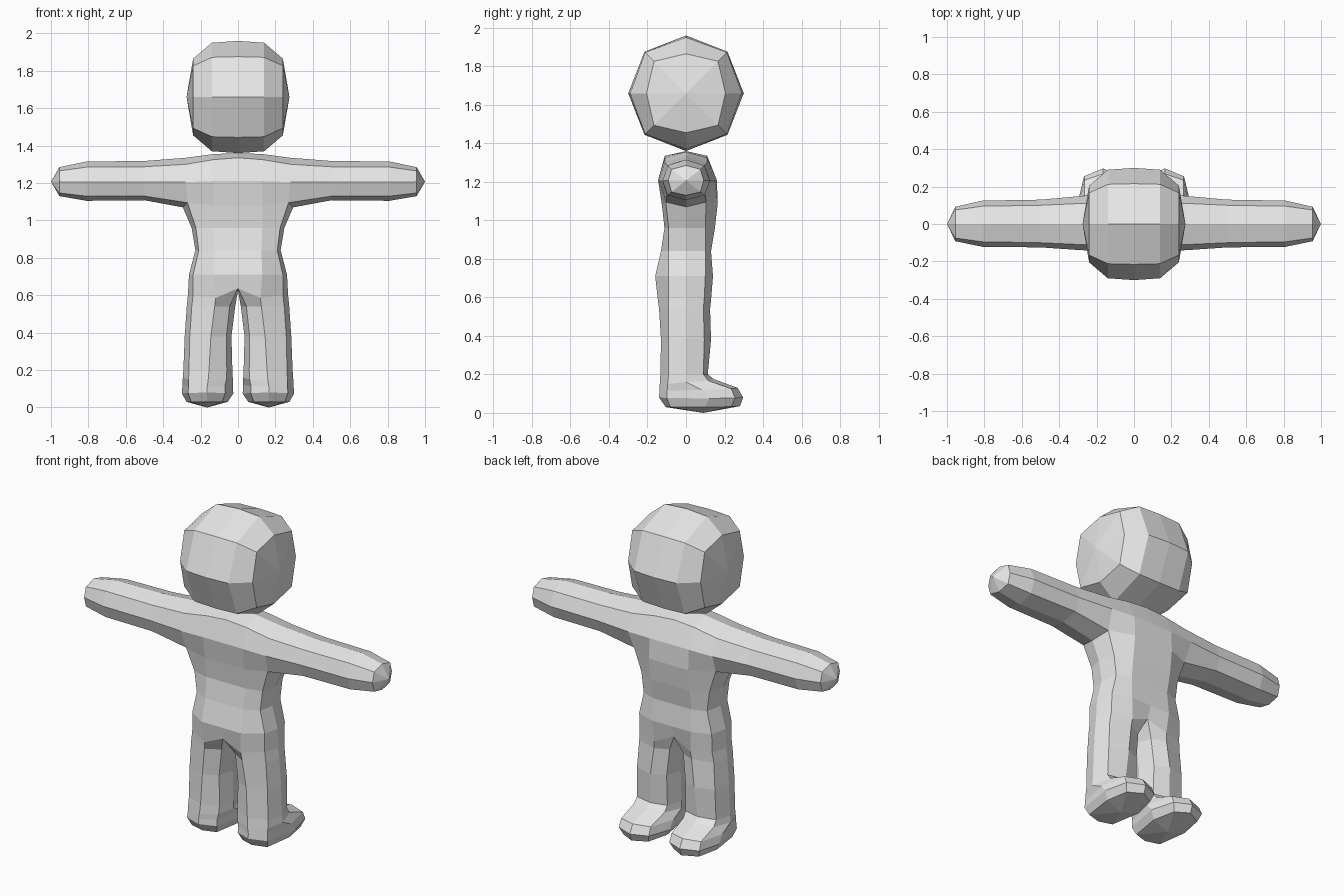
import bpy, bmesh, math

cube = bpy.data.objects.get("Cube")
if cube:
    bpy.data.objects.remove(cube)

grey = bpy.data.materials.new("plain grey")
grey.use_nodes = True
grey.diffuse_color = (0.8, 0.8, 0.8, 1)
grey.node_tree.nodes["Principled BSDF"].inputs["Base Color"].default_value = (0.8, 0.8, 0.8, 1)


def loft(bm, a, b, closed=True):
    """Quads between two rows of vertices."""
    n = len(a)
    for i in range(n if closed else n - 1):
        j = (i + 1) % n
        bm.faces.new((a[i], a[j], b[j], b[i]))


def fan(bm, ring, tip):
    for i in range(len(ring)):
        bm.faces.new((ring[i], ring[(i + 1) % len(ring)], tip))


def finish(bm, name):
    """Mirror the half across x = 0 and make the object."""
    bmesh.ops.mirror(bm, geom=bm.verts[:] + bm.edges[:] + bm.faces[:],
                     axis='X', merge_dist=0.001)
    bmesh.ops.remove_doubles(bm, verts=bm.verts[:], dist=0.001)
    bmesh.ops.recalc_face_normals(bm, faces=bm.faces[:])
    mesh = bpy.data.meshes.new(name)
    bm.to_mesh(mesh)
    bm.free()
    mesh.materials.append(grey)
    bpy.context.collection.objects.link(bpy.data.objects.new(name, mesh))


# Head: octagonal rings around the x axis, closed by a blunt side cap
bm = bmesh.new()
rings = []
for x, r, rd in ((0, .30, .305), (.14, .29, .30), (.24, .205, .235)):
    rings.append([bm.verts.new((x, (rd if i % 2 else r) * math.cos(i * math.pi / 4),
                                1.66 + (rd if i % 2 else r) * math.sin(i * math.pi / 4)))
                  for i in range(8)])
for a, b in zip(rings, rings[1:]):
    loft(bm, a, b)
fan(bm, rings[-1], bm.verts.new((.275, 0, 1.66)))
finish(bm, "head")

# Body: one continuous skin of shoulders, arms, torso and legs
bm = bmesh.new()
V = bm.verts.new

# Arm sections, upper half first: x, top z, upper z, middle z, front y, back y, ridge y
upper = [[V((x, f, m)), V((x, -r, u)), V((x, 0, t)), V((x, r, u)), V((x, b, m))]
         for x, t, u, m, f, b, r in (
             (0, 1.36, 1.335, 1.21, -.145, .16, .11),
             (.13, 1.355, 1.325, 1.21, -.145, .16, .11),
             (.28, 1.335, 1.30, 1.205, -.14, .15, .11),
             (.50, 1.318, 1.287, 1.205, -.125, .13, .10),
             (.81, 1.315, 1.285, 1.205, -.122, .125, .095),
             (.955, 1.285, 1.265, 1.207, -.092, .092, .075))]
# Lower half from the armpit outward: corner x, bottom x, corner z, bottom z, ridge y
lower = [[V((xc, r, zc)), V((xb, 0, zb)), V((xc, -r, zc))]
         for xc, xb, zc, zb, r in (
             (.27, .295, 1.095, 1.07, .105),
             (.50, .50, 1.13, 1.108, .10),
             (.81, .81, 1.13, 1.105, .095),
             (.955, .955, 1.147, 1.13, .075))]
loft(bm, upper[0], upper[1], False)
loft(bm, upper[1], upper[2], False)
arm = [u + l for u, l in zip(upper[2:], lower)]
for a, b in zip(arm, arm[1:]):
    loft(bm, a, b)
fan(bm, arm[-1], V((1, 0, 1.207)))

# Chest row shares the armpit vertices
pit = arm[0]
chest = [V((0, -.125, 1.08)), V((.13, -.125, 1.08)), pit[7], pit[6], pit[5],
         V((.13, .165, 1.09)), V((0, .165, 1.09))]
loft(bm, [upper[0][0], upper[1][0], pit[0]], chest[:3], False)
loft(bm, [pit[4], upper[1][4], upper[0][4]], chest[4:], False)

# Torso rows: z, front y, back y, middle x, corner x, side x
rows = [chest]
for z, f, b, xm, xc, xs in (
        (.96, -.112, .15, .13, .225, .248),
        (.84, -.13, .13, .125, .21, .228),
        (.71, -.16, .14, .13, .24, .262)):
    rows.append([V((0, f, z)), V((xm, f, z)), V((xc, -.09, z)), V((xs, 0, z)),
                 V((xc, .10, z)), V((xm, b, z)), V((0, b, z))])
# Hip row arches up to the crotch
rows.append([V((0, -.145, .637)), V((.12, -.146, .585)), V((.24, -.09, .6)),
             V((.268, 0, .6)), V((.24, .095, .6)), V((.12, .13, .585)), V((0, .115, .637))])
for a, b in zip(rows, rows[1:]):
    loft(bm, a, b, False)

# Leg and foot rings: z front/side/back, y front/corner/side/corner/back,
# x inner/inner corner/middle/outer corner/outer
ring = rows[-1] + [V((0, 0, .625))]
for (zf, zs, zb), (f, fc, s, bc, b), (xi, xic, xm, xoc, xo) in (
        ((.54, .54, .54), (-.14, -.09, 0, .09, .125), (.015, .045, .125, .247, .274)),
        ((.38, .38, .38), (-.13, -.09, 0, .095, .13), (.035, .062, .145, .258, .285)),
        ((.20, .20, .20), (-.133, -.09, 0, .09, .113), (.03, .06, .155, .262, .292)),
        ((.14, .16, .175), (-.137, -.095, 0, .115, .145), (.028, .062, .16, .264, .295)),
        ((.11, .12, .13), (-.138, -.098, .08, .235, .268), (.027, .07, .165, .264, .297)),
        ((.08, .075, .08), (-.14, -.10, .12, .255, .297), (.025, .068, .165, .267, .30)),
        ((.03, .03, .035), (-.105, -.08, .10, .235, .28), (.055, .085, .165, .25, .275))):
    zfc, zbc = (zf + zs) / 2, (zb + zs) / 2
    nxt = [V(p) for p in ((xic, fc, zfc), (xm, f, zf), (xoc, fc, zfc), (xo, s, zs),
                          (xoc, bc, zbc), (xm, b, zb), (xic, bc, zbc), (xi, s, zs))]
    loft(bm, ring, nxt)
    ring = nxt
fan(bm, ring, V((.165, .09, 0)))
finish(bm, "body")
